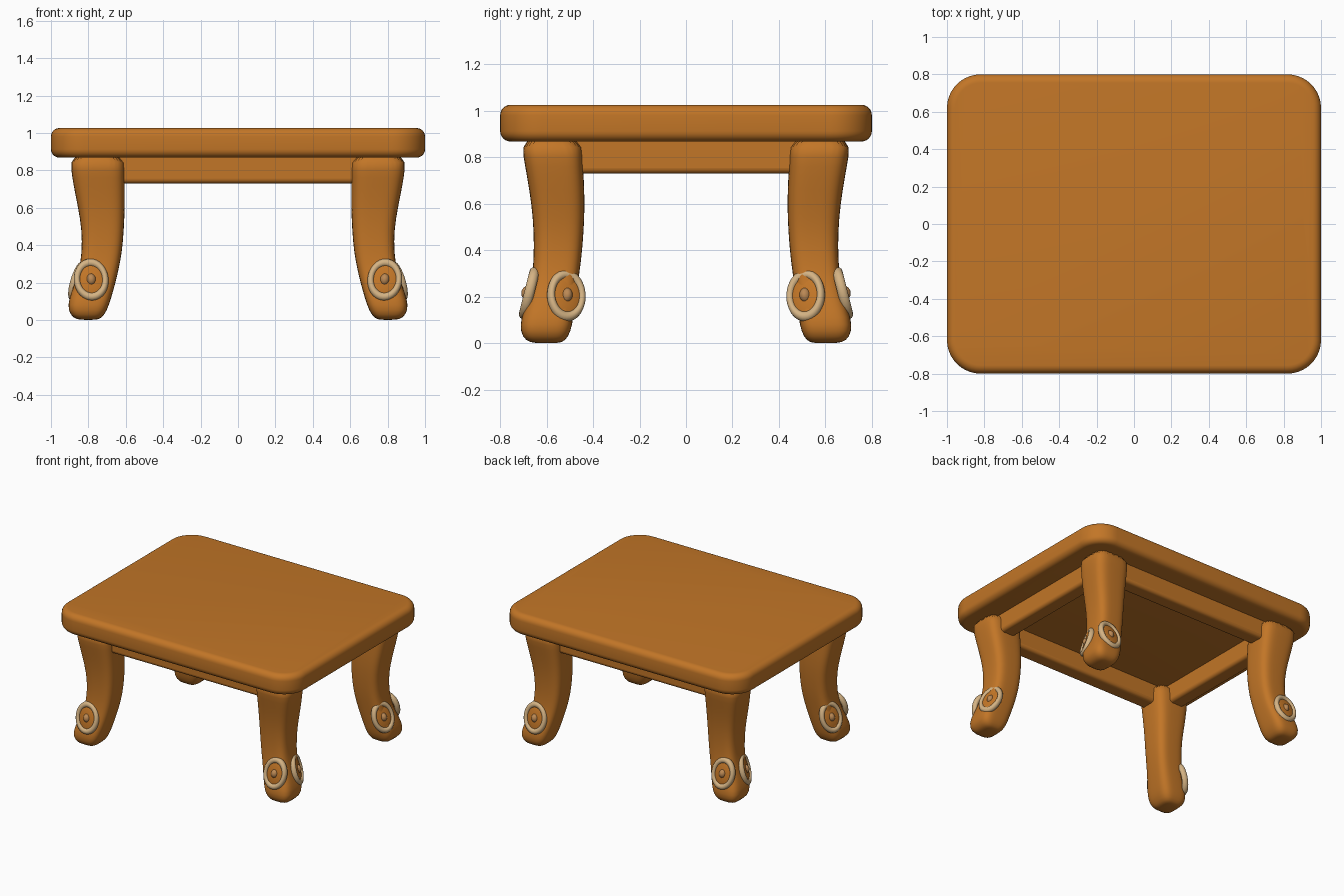
import bpy, bmesh, math
from mathutils import Matrix, Vector

cube = bpy.data.objects.get("Cube")
if cube:
    bpy.data.objects.remove(cube, do_unlink=True)


def material(name, color):
    mat = bpy.data.materials.new(name)
    mat.use_nodes = True
    mat.diffuse_color = (*color, 1)
    node = next(n for n in mat.node_tree.nodes if n.type == 'BSDF_PRINCIPLED')
    node.inputs["Base Color"].default_value = (*color, 1)
    node.inputs["Roughness"].default_value = 0.7
    return mat


WOOD = material("warm wood", (0.54, 0.18, 0.02))
CREAM = material("cream carving", (0.66, 0.45, 0.23))
TAN = material("tan carving", (0.50, 0.25, 0.09))


def finish(name, bm, mat, mirror=(False, False), bevel=0, subdiv=0):
    bmesh.ops.recalc_face_normals(bm, faces=bm.faces)
    mesh = bpy.data.meshes.new(name)
    bm.to_mesh(mesh)
    bm.free()
    mesh.materials.append(mat)
    obj = bpy.data.objects.new(name, mesh)
    bpy.context.collection.objects.link(obj)
    if bevel:
        mod = obj.modifiers.new("Bevel", 'BEVEL')
        mod.width, mod.segments = bevel, 5
        mod.limit_method, mod.angle_limit = 'ANGLE', math.radians(40)
    if subdiv:
        mod = obj.modifiers.new("Subdivision", 'SUBSURF')
        mod.levels = mod.render_levels = subdiv
    if any(mirror):
        mod = obj.modifiers.new("Mirror", 'MIRROR')
        mod.use_axis = (*mirror, False)
        mod.use_mirror_merge = False
    bpy.ops.object.select_all(action='DESELECT')
    bpy.context.view_layer.objects.active = obj
    obj.select_set(True)
    bpy.ops.object.shade_smooth_by_angle(angle=math.radians(60))
    return obj


def loft(loops):
    bm = bmesh.new()
    rings = [[bm.verts.new(p) for p in loop] for loop in loops]
    n = len(rings[0])
    for a, b in zip(rings, rings[1:]):
        for i in range(n):
            j = (i + 1) % n
            bm.faces.new((a[i], a[j], b[j], b[i]))
    bm.faces.new(rings[0])
    bm.faces.new(rings[-1])
    return bm


# Tabletop: rounded rectangle with softened rims
def rounded_slab(z, inset, radius=0.18, steps=10):
    points = []
    for k, (sx, sy) in enumerate([(1, 1), (-1, 1), (-1, -1), (1, -1)]):
        for i in range(steps + 1):
            a = math.pi / 2 * (k + i / steps)
            points.append((sx * (1 - radius) + (radius - inset) * math.cos(a),
                           sy * (0.8 - radius) + (radius - inset) * math.sin(a), z))
    return points


RIM, LOW, HIGH = 0.045, 0.868, 1.026
arc = [math.pi / 2 * i / 6 for i in range(7)]
slab = [rounded_slab(LOW + RIM * (1 - math.sin(a)), RIM * (1 - math.cos(a))) for a in reversed(arc)]
slab += [rounded_slab(HIGH - RIM * (1 - math.sin(a)), RIM * (1 - math.cos(a))) for a in arc]
finish("tabletop", loft(slab), WOOD)

# Aprons joining the legs under the top
def box(center, size):
    bm = bmesh.new()
    bmesh.ops.create_cube(bm, size=1, matrix=Matrix.Translation(center) @ Matrix.Diagonal((*size, 1)))
    return bm


finish("long_aprons", box((0, 0.575, 0.81), (1.44, 0.12, 0.16)), WOOD, (False, True), 0.025)
finish("short_aprons", box((0.755, 0, 0.81), (0.12, 1.1, 0.16)), WOOD, (True, False), 0.025)

# Curved legs: height, inner x, outer x, inner y, outer y
LEG = [(0.0, 0.76, 0.84, 0.55, 0.65), (0.008, 0.73, 0.88, 0.52, 0.69),
       (0.05, 0.70, 0.91, 0.495, 0.715), (0.11, 0.68, 0.905, 0.485, 0.71),
       (0.18, 0.66, 0.88, 0.475, 0.685), (0.26, 0.64, 0.85, 0.465, 0.665),
       (0.36, 0.62, 0.835, 0.45, 0.655), (0.48, 0.61, 0.835, 0.44, 0.655),
       (0.60, 0.605, 0.855, 0.435, 0.665), (0.72, 0.605, 0.88, 0.44, 0.685),
       (0.80, 0.605, 0.892, 0.445, 0.70), (0.89, 0.605, 0.9, 0.445, 0.71)]


def leg_section(z, x0, x1, y0, y1, sides=28, power=0.55):
    loop = []
    for i in range(sides):
        a = math.tau * (i + 0.5) / sides
        c, s = math.cos(a), math.sin(a)
        loop.append(((x0 + x1) / 2 + (x1 - x0) / 2 * math.copysign(abs(c) ** power, c),
                     (y0 + y1) / 2 + (y1 - y0) / 2 * math.copysign(abs(s) ** power, s), z))
    return loop


finish("legs", loft([leg_section(*row) for row in LEG]), WOOD, (True, True), subdiv=1)


# Carved medallions on two faces of every foot
def torus(major, minor, frame, around=40, across=12):
    bm = bmesh.new()
    grid = []
    for i in range(around):
        a = math.tau * i / around
        ring = []
        for j in range(across):
            b = math.tau * j / across
            r = major + minor * math.cos(b)
            ring.append(bm.verts.new(frame @ Vector((r * math.cos(a), r * math.sin(a), minor * math.sin(b)))))
        grid.append(ring)
    for i in range(around):
        for j in range(across):
            i2, j2 = (i + 1) % around, (j + 1) % across
            bm.faces.new((grid[i][j], grid[i2][j], grid[i2][j2], grid[i][j2]))
    return bm


def dome(radius, height, frame):
    bm = bmesh.new()
    bmesh.ops.create_uvsphere(bm, u_segments=24, v_segments=12, radius=1,
                              matrix=frame @ Matrix.Diagonal((radius, radius, height, 1)))
    return bm


def medallion(side, center, normal, width, roll):
    z = Vector(normal).normalized()
    x = Vector((0, 0, 1)).cross(z).normalized()
    rot = Matrix((x, z.cross(x), z)).transposed().to_4x4()
    frame = Matrix.Translation(center) @ rot @ Matrix.Rotation(roll, 4, 'Z') @ Matrix.Diagonal((width, 1, 1, 1))
    both = (True, True)
    finish(side + "_medallion_bed", dome(0.098, 0.018, frame), WOOD, both)
    finish(side + "_medallion_rim", torus(0.094, 0.022, frame), CREAM, both)
    finish(side + "_medallion_scroll", torus(0.05, 0.013, frame), WOOD, both)
    finish(side + "_medallion_knob", dome(0.034, 0.034, frame), TAN, both)


medallion("end", (0.785, 0.675, 0.215), (0, 1, 0.25), 0.8, 0.1)
medallion("outer", (0.85, 0.515, 0.205), (1, -0.4, 0.3), 0.75, 0.15)
